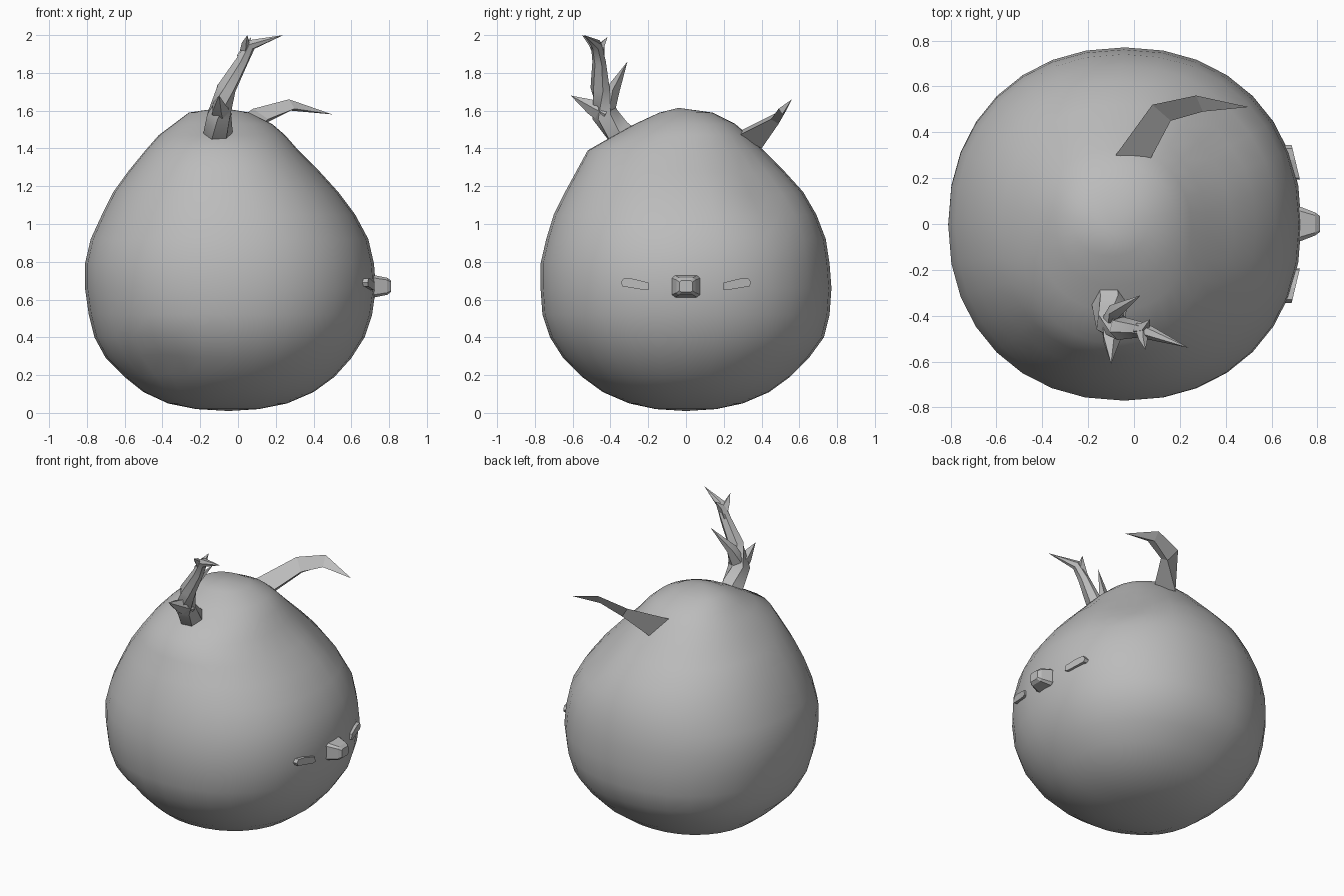
import bpy, bmesh, math
from mathutils import Vector

if "Cube" in bpy.data.objects:
    bpy.data.objects.remove(bpy.data.objects["Cube"])

grey = bpy.data.materials.new("plain grey")
grey.diffuse_color = (0.5, 0.5, 0.5, 1)
grey.use_nodes = True
grey.node_tree.nodes["Principled BSDF"].inputs["Base Color"].default_value = grey.diffuse_color


def finish(name, bm, angle=None):
    bmesh.ops.recalc_face_normals(bm, faces=bm.faces)
    me = bpy.data.meshes.new(name)
    bm.to_mesh(me)
    bm.free()
    me.materials.append(grey)
    ob = bpy.data.objects.new(name, me)
    bpy.context.collection.objects.link(ob)
    if angle:
        bpy.ops.object.select_all(action='DESELECT')
        ob.select_set(True)
        bpy.context.view_layer.objects.active = ob
        bpy.ops.object.shade_smooth_by_angle(angle=math.radians(angle))
    return ob


def loft(bm, rings, start=None, end=None):
    """Skin rings of points; close each end with a point or a face."""
    vs = [[bm.verts.new(p) for p in r] for r in rings]
    n = len(vs[0])
    for a, b in zip(vs, vs[1:]):
        for i in range(n):
            j = (i + 1) % n
            bm.faces.new((a[i], a[j], b[j], b[i]))
    for ring, tip in ((vs[0], start), (vs[-1], end)):
        if tip is None:
            bm.faces.new(ring)
        else:
            t = bm.verts.new(tip)
            for i in range(n):
                bm.faces.new((ring[i], ring[(i + 1) % n], t))


def spike(bm, path, radii, tip, sides=6):
    """Tapering branch along a path, ending in a point."""
    pts = [Vector(p) for p in path] + [Vector(tip)]
    rings = []
    for k, r in enumerate(radii):
        d = pts[k + 1] - pts[max(k - 1, 0)]
        q = d.to_track_quat('Z', 'Y')
        rings.append([pts[k] + q @ Vector((r * math.cos(a), r * math.sin(a), 0))
                      for a in (math.tau * i / sides for i in range(sides))])
    loft(bm, rings, end=tip)


# Body: stacked rounded rings (z, x min, x max, y min, y max)
LEVELS = [
    (0.02, -0.22, 0.11, -0.16, 0.16), (0.05, -0.37, 0.26, -0.30, 0.30),
    (0.11, -0.50, 0.40, -0.44, 0.44), (0.19, -0.60, 0.51, -0.55, 0.55),
    (0.29, -0.70, 0.60, -0.65, 0.65), (0.40, -0.76, 0.67, -0.72, 0.73),
    (0.52, -0.79, 0.71, -0.76, 0.76), (0.66, -0.81, 0.73, -0.77, 0.77),
    (0.79, -0.81, 0.72, -0.77, 0.76), (0.92, -0.78, 0.69, -0.74, 0.74),
    (1.05, -0.72, 0.62, -0.70, 0.69), (1.17, -0.66, 0.53, -0.64, 0.62),
    (1.28, -0.58, 0.43, -0.58, 0.52), (1.39, -0.49, 0.32, -0.52, 0.41),
    (1.47, -0.42, 0.25, -0.38, 0.33), (1.53, -0.34, 0.18, -0.27, 0.26),
    (1.59, -0.26, 0.06, -0.14, 0.14)]


def body_ring(z, x0, x1, y0, y1, n=32, power=0.93):
    out = []
    for i in range(n):
        c, s = math.cos(math.tau * i / n), math.sin(math.tau * i / n)
        out.append(Vector(((x0 + x1) / 2 + (x1 - x0) / 2 * math.copysign(abs(c) ** power, c),
                           (y0 + y1) / 2 + (y1 - y0) / 2 * math.copysign(abs(s) ** power, s), z)))
    return out


bm = bmesh.new()
loft(bm, [body_ring(*lv) for lv in LEVELS], (-0.05, 0, 0.01), (-0.09, -0.04, 1.615))
# Shallow dents: centre, radius, depth
for centre, radius, depth in (((-0.40, -0.52, 0.27), 0.16, 0.035),
                              ((0.38, 0.42, 1.18), 0.17, 0.035)):
    for v in bm.verts:
        d = (v.co - Vector(centre)).length / radius
        v.co += (Vector((-0.05, 0, 0.75)) - v.co).normalized() * depth * math.exp(-d * d)
finish("body", bm, 60)

# Nose: bevelled block pointing to +x
bm = bmesh.new()
nose = []
for x, w, h in ((0.68, 0.075, 0.058), (0.725, 0.075, 0.058), (0.79, 0.05, 0.045), (0.81, 0.035, 0.03)):
    nose.append([(x, w * a, 0.67 + h * b) for a, b in
                 ((1, 0.75), (0.75, 1), (-0.75, 1), (-1, 0.75),
                  (-1, -0.75), (-0.75, -1), (0.75, -1), (1, -0.75))])
loft(bm, nose)
finish("nose", bm)

# Eyes: thin slanted slabs either side of the nose
EYE = ((0.195, 0.655), (0.215, 0.65), (0.335, 0.67), (0.345, 0.69),
       (0.33, 0.712), (0.28, 0.71), (0.20, 0.69))
for side, name in ((1, "eye_back"), (-1, "eye_front")):
    bm = bmesh.new()
    loft(bm, [[(0.722 - (y - 0.2) * 0.24 - d, side * y, z) for y, z in EYE] for d in (0.06, 0)])
    finish(name, bm)

# Antler: curved trunk with forked tips
bm = bmesh.new()
spike(bm, [(-0.11, -0.28, 1.43), (-0.105, -0.36, 1.49), (-0.10, -0.43, 1.58),
           (-0.06, -0.455, 1.72), (0.02, -0.46, 1.86), (0.07, -0.475, 1.95)],
      [0.075, 0.077, 0.07, 0.052, 0.036, 0.03], (0.24, -0.54, 2.0))
spike(bm, [(0.02, -0.46, 1.88), (0.05, -0.45, 1.94)], [0.03, 0.025], (0.07, -0.415, 1.99), 4)
spike(bm, [(0.04, -0.47, 1.92), (0.04, -0.50, 1.96)], [0.03, 0.02], (0.05, -0.55, 2.0), 4)
spike(bm, [(-0.09, -0.42, 1.58), (-0.10, -0.50, 1.62)], [0.06, 0.042], (-0.10, -0.61, 1.68), 5)
spike(bm, [(-0.09, -0.43, 1.60), (-0.08, -0.38, 1.72)], [0.055, 0.036], (0.03, -0.31, 1.86), 5)
finish("antler", bm, 50)

# Horn: flattened three-sided blade curving to +x
bm = bmesh.new()
loft(bm, [[(-0.08, 0.30, 1.50), (0.07, 0.28, 1.47), (0.0, 0.40, 1.40)],
          [(0.08, 0.52, 1.61), (0.16, 0.45, 1.555), (0.14, 0.49, 1.53)],
          [(0.27, 0.56, 1.66), (0.30, 0.49, 1.61), (0.28, 0.53, 1.60)]],
     end=(0.50, 0.51, 1.58))
finish("horn", bm)
